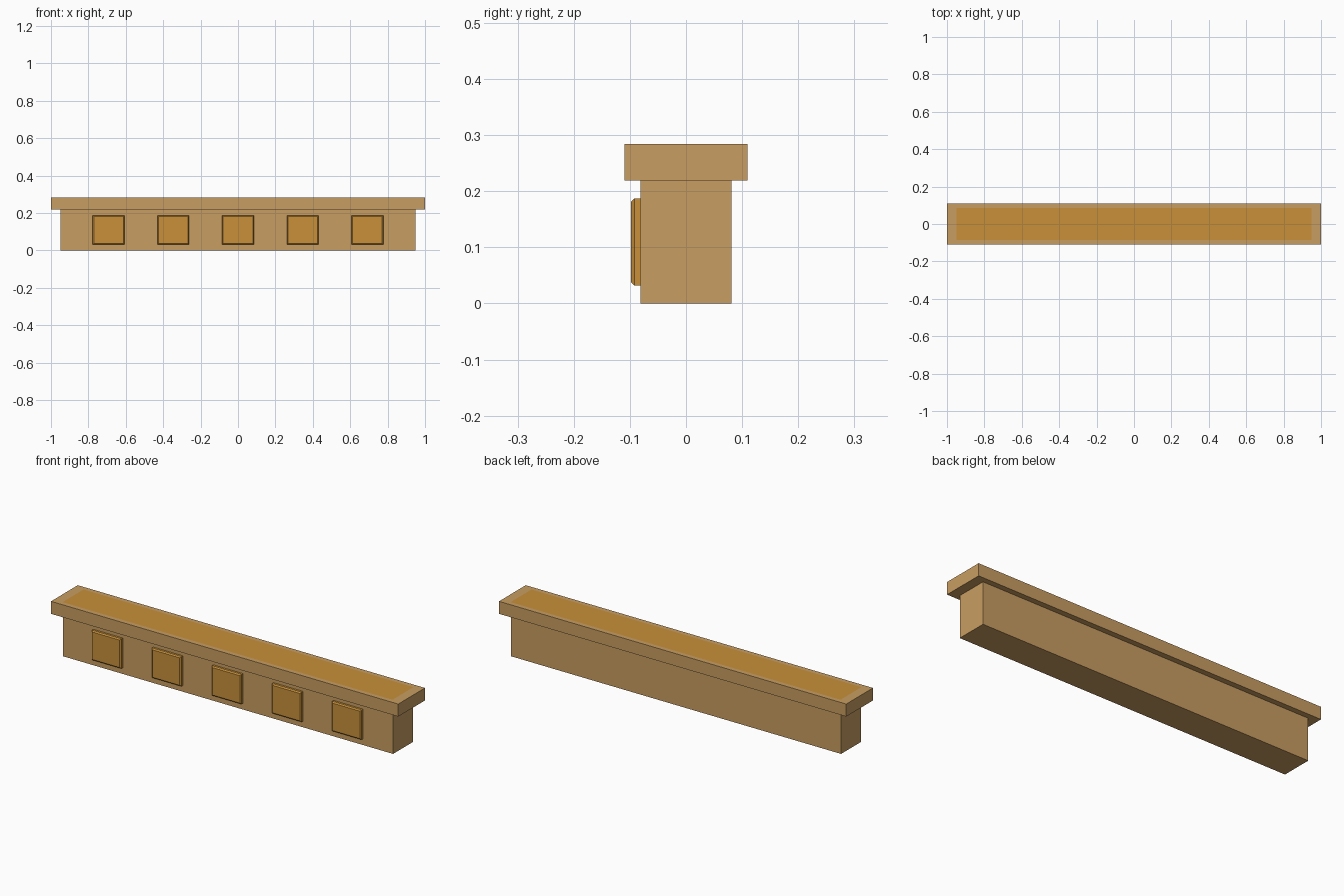
import bpy, bmesh

if "Cube" in bpy.data.objects:
    bpy.data.objects.remove(bpy.data.objects["Cube"])


def material(name, rgb):
    m = bpy.data.materials.new(name)
    m.diffuse_color = (*rgb, 1)
    m.use_nodes = True
    m.node_tree.nodes["Principled BSDF"].inputs["Base Color"].default_value = m.diffuse_color
    return m


TAN = material("light_wood", (0.578, 0.337, 0.122))
GOLD = material("golden_wood", (0.578, 0.279, 0.042))


def box(name, x, y, z, mats, edit=None):
    """Box spanning the given (min, max) ranges, with an optional bmesh edit."""
    bm = bmesh.new()
    bmesh.ops.create_cube(bm, size=1)
    for v in bm.verts:
        v.co = [r[0] + (c + 0.5) * (r[1] - r[0]) for c, r in zip(v.co, (x, y, z))]
    bm.normal_update()
    if edit:
        edit(bm)
    me = bpy.data.meshes.new(name)
    bm.to_mesh(me)
    bm.free()
    for m in mats:
        me.materials.append(m)
    ob = bpy.data.objects.new(name, me)
    bpy.context.collection.objects.link(ob)
    return ob


def inlay_top(bm):
    # flush golden field on the top face
    top = max(bm.faces, key=lambda f: f.calc_center_median().z)
    bmesh.ops.inset_region(bm, faces=[top], thickness=0.025)
    for v in top.verts:
        v.co.x = 0.95 if v.co.x > 0 else -0.95
        v.co.y = 0.086 if v.co.y > 0 else -0.086
    top.material_index = 1


def chamfer_front(bm):
    # chamfer around the front face
    front = min(bm.faces, key=lambda f: f.calc_center_median().y)
    bmesh.ops.bevel(bm, geom=list(front.edges), offset=0.006,
                    segments=1, affect='EDGES')


# beam and overhanging shelf
box("beam", (-0.95, 0.95), (-0.081, 0.081), (0, 0.219), [TAN])
box("shelf", (-1, 1), (-0.11, 0.11), (0.219, 0.284), [TAN, GOLD], inlay_top)

# row of raised square blocks on the front
for i in range(5):
    cx = (i - 2) * 0.346
    box(f"front_block_{i + 1}", (cx - 0.085, cx + 0.085), (-0.098, -0.081),
        (0.032, 0.187), [GOLD], chamfer_front)
